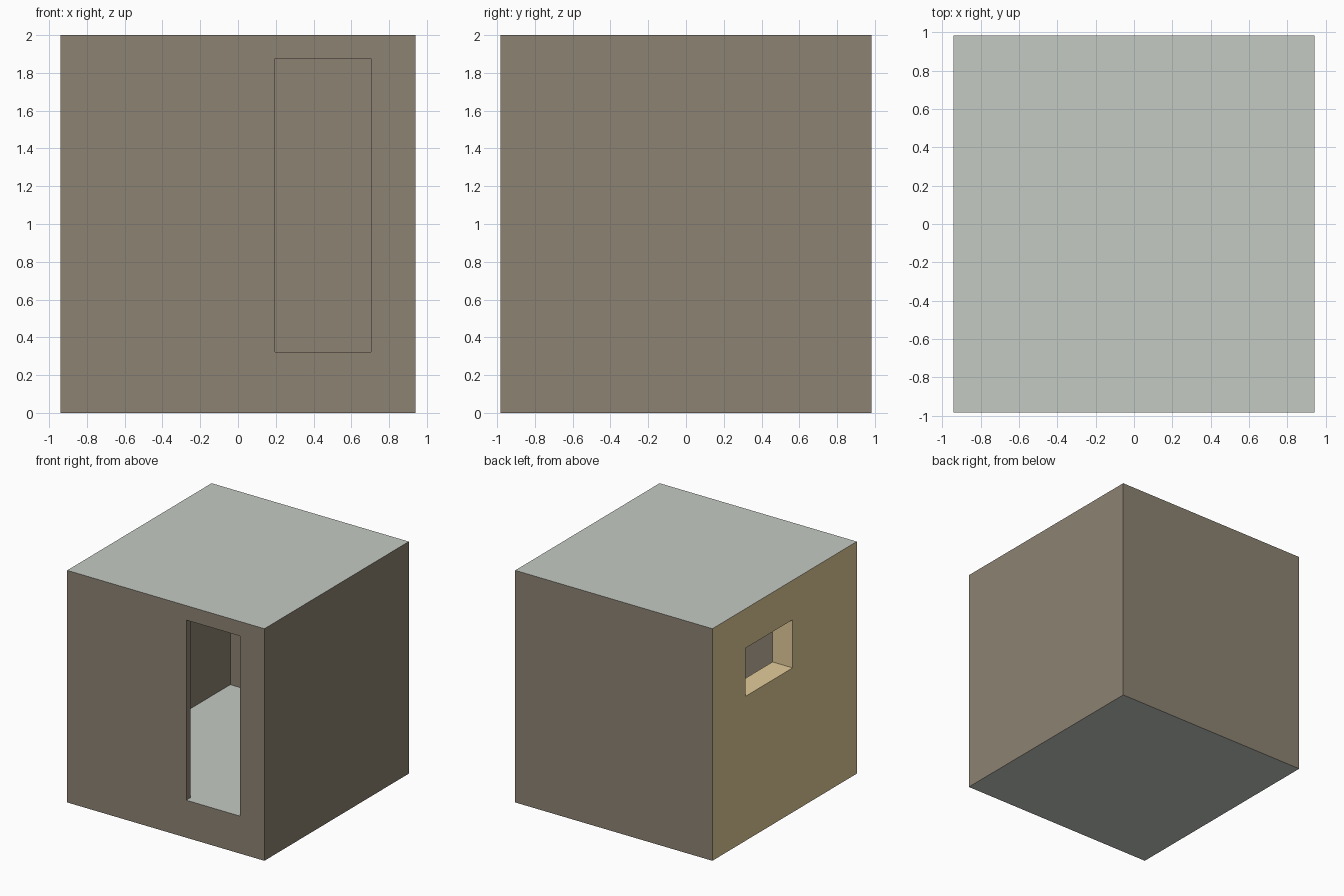
import bpy, bmesh

if "Cube" in bpy.data.objects:
    bpy.data.objects.remove(bpy.data.objects["Cube"])

def mat(name, rgb):
    m = bpy.data.materials.new(name)
    m.diffuse_color = (*rgb, 1)
    m.use_nodes = True
    m.node_tree.nodes["Principled BSDF"].inputs["Base Color"].default_value = m.diffuse_color
    return m

BROWN, TAN, GREY = 0, 1, 2
mats = [mat("wall_brown", (0.265, 0.225, 0.17)),
        mat("wall_tan", (0.76, 0.60, 0.32)),
        mat("slab_grey", (0.56, 0.59, 0.55))]

# Grid planes: outer walls, room and openings
X = [-0.94, -0.748, 0.195, 0.705, 0.88, 0.94]
Y = [-0.983, -0.923, -0.11, 0.53, 0.963, 0.983]
Z = [0, 0.323, 1.245, 1.66, 1.875, 1.94, 2]
N = (len(X) - 1, len(Y) - 1, len(Z) - 1)

def door(i, j, k):
    return i == 2 and j == 0 and 1 <= k <= 3

def window(i, j, k):
    return i == 0 and j == 2 and k == 2

def room(i, j, k):
    return 1 <= i <= 3 and 1 <= j <= 3 and 1 <= k <= 4

def solid(c):
    inside = all(0 <= c[a] < N[a] for a in range(3))
    return inside and not (door(*c) or window(*c) or room(*c))

def colour(n, axis, side):
    """Colour of a face from the empty cell n that it borders."""
    if window(*n):
        return TAN
    if axis == 2:
        return BROWN if door(*n) and side == -1 else GREY
    return TAN if n[0] < 0 else BROWN

# Hollow room with doorway and window: skin every solid cell that meets air
bm = bmesh.new()
verts = {}

def vert(p):
    if p not in verts:
        verts[p] = bm.verts.new((X[p[0]], Y[p[1]], Z[p[2]]))
    return verts[p]

for i in range(N[0]):
    for j in range(N[1]):
        for k in range(N[2]):
            c = (i, j, k)
            if not solid(c):
                continue
            for axis in range(3):
                for side in (-1, 1):
                    n = list(c)
                    n[axis] += side
                    if solid(n):
                        continue
                    u, v = (axis + 1) % 3, (axis + 2) % 3
                    corners = []
                    for du, dv in ((0, 0), (1, 0), (1, 1), (0, 1)):
                        p = list(c)
                        p[axis] += side > 0
                        p[u] += du
                        p[v] += dv
                        corners.append(vert(tuple(p)))
                    f = bm.faces.new(corners if side > 0 else corners[::-1])
                    f.material_index = colour(n, axis, side)

me = bpy.data.meshes.new("room_shell")
bm.to_mesh(me)
bm.free()
for m in mats:
    me.materials.append(m)
bpy.context.collection.objects.link(bpy.data.objects.new("room_shell", me))
